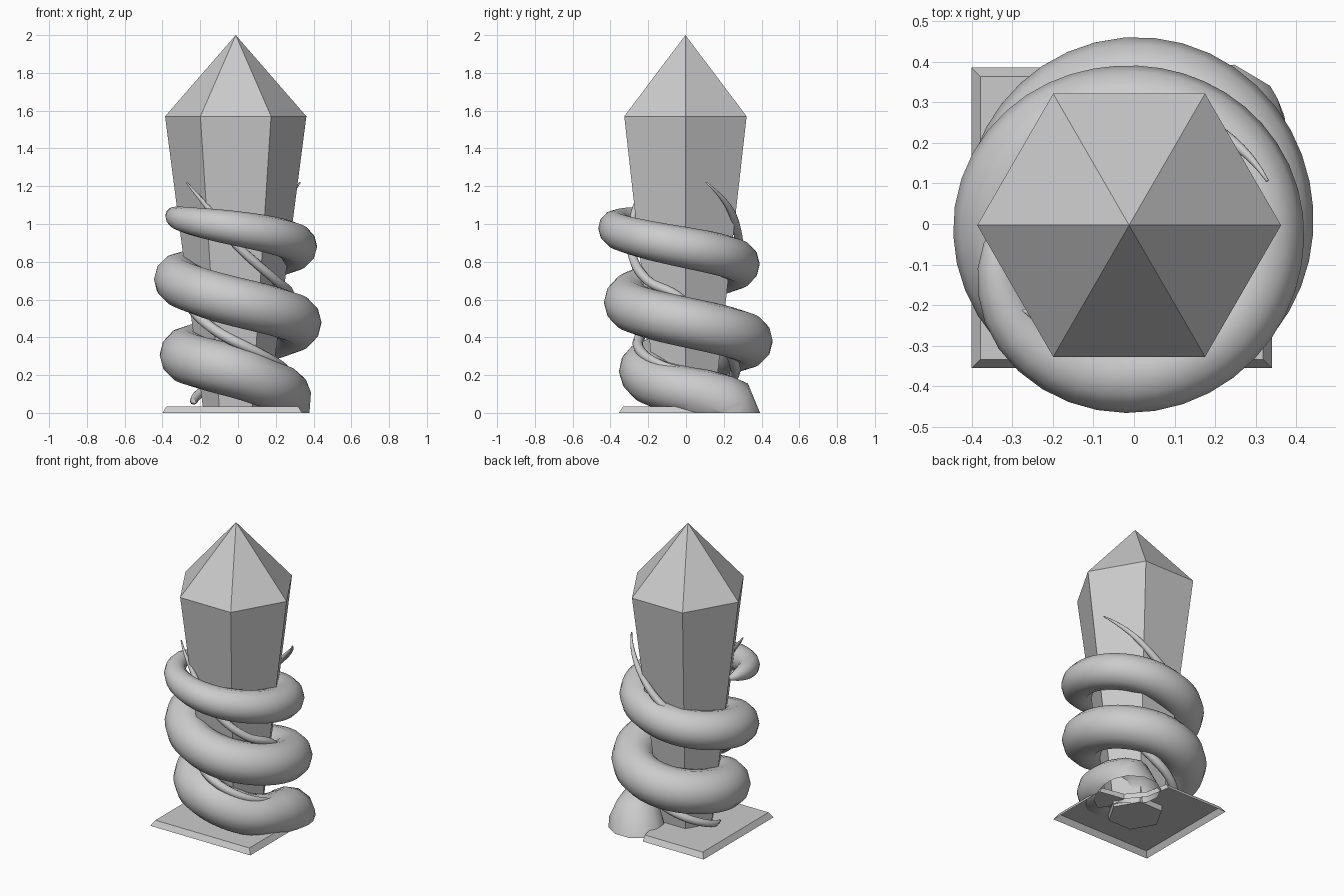
import bpy, bmesh, math
from mathutils import Vector

if "Cube" in bpy.data.objects:
    bpy.data.objects.remove(bpy.data.objects["Cube"])

CX, CY = -0.012, -0.003


def finish(bm, name, smooth=False):
    bmesh.ops.recalc_face_normals(bm, faces=bm.faces)
    me = bpy.data.meshes.new(name)
    bm.to_mesh(me)
    bm.free()
    for p in me.polygons:
        p.use_smooth = smooth
    ob = bpy.data.objects.new(name, me)
    bpy.context.collection.objects.link(ob)
    return ob


def bridge(bm, a, b):
    n = len(a)
    for i in range(n):
        bm.faces.new((a[i], a[(i + 1) % n], b[(i + 1) % n], b[i]))


def spline(keys, phi):
    """Catmull-Rom style interpolation of (R, z, r) over the winding angle."""
    i = 0
    while i < len(keys) - 2 and phi > keys[i + 1][0]:
        i += 1
    k1, k2 = keys[i], keys[i + 1]
    k0, k3 = keys[max(i - 1, 0)], keys[min(i + 2, len(keys) - 1)]
    h = k2[0] - k1[0]
    t = (phi - k1[0]) / h
    out = []
    for c in (1, 2, 3):
        m1 = (k2[c] - k0[c]) / (k2[0] - k0[0]) * h
        m2 = (k3[c] - k1[c]) / (k3[0] - k1[0]) * h
        out.append((2*t**3 - 3*t**2 + 1) * k1[c] + (t**3 - 2*t**2 + t) * m1
                   + (3*t**2 - 2*t**3) * k2[c] + (t**3 - t**2) * m2)
    return out


def coil(name, keys, steps, sides, cap_start):
    """Tapered tube winding clockwise; keys are (angle, path radius, z, tube radius)."""
    a, b = keys[0][0], keys[-1][0]

    def point(phi):
        R, z, r = spline(keys, phi)
        t = math.radians(-phi)
        return Vector((R * math.cos(t), R * math.sin(t), z)), max(r, 0.003)

    bm = bmesh.new()
    rings = []
    for s in range(steps + 1):
        phi = a + (b - a) * s / steps
        p, r = point(phi)
        tan = (point(min(phi + 1, b))[0] - point(max(phi - 1, a))[0]).normalized()
        n = Vector((p.x, p.y, 0)).normalized()
        n = (n - tan * n.dot(tan)).normalized()
        w = tan.cross(n)
        rings.append([bm.verts.new(p + (n * math.cos(u) + w * math.sin(u)) * r)
                      for u in (2 * math.pi * k / sides for k in range(sides))])
    for r0, r1 in zip(rings, rings[1:]):
        bridge(bm, r0, r1)
    bm.faces.new(rings[-1])
    if cap_start:
        bm.faces.new(rings[0][::-1])
    # trim flat at the ground
    bmesh.ops.bisect_plane(bm, geom=bm.verts[:] + bm.edges[:] + bm.faces[:],
                           plane_co=(0, 0, 0), plane_no=(0, 0, 1), clear_inner=True)
    return finish(bm, name, True)


# crystal: tapered hexagonal shaft with a pointed top
bm = bmesh.new()
hexes = [[bm.verts.new((CX + R * math.cos(k * math.pi / 3), CY + R * math.sin(k * math.pi / 3), z))
          for k in range(6)] for R, z in ((0.17, 0.0), (0.374, 1.57))]
bridge(bm, *hexes)
bm.faces.new(hexes[0][::-1])
tip = bm.verts.new((CX, CY, 2.0))
for k in range(6):
    bm.faces.new((hexes[1][k], hexes[1][(k + 1) % 6], tip))
finish(bm, "crystal")

# base plate: chamfered, open underneath, back right corner cut away for the thick root
bm = bmesh.new()
outer = [(-0.40, 0.385), (-0.40, -0.355), (0.34, -0.355), (0.34, 0.08),
         (0.17, 0.11), (0.08, 0.22), (0.05, 0.385)]
low = [bm.verts.new((x, y, 0)) for x, y in outer]
high = [bm.verts.new((min(max(x, -0.378), 0.318), min(max(y, -0.333), 0.363), 0.035)) for x, y in outer]
bridge(bm, low, high)
bm.faces.new(high)
finish(bm, "base_plate")

# thick root wound around the crystal
coil("main_root", [
    (-53, 0.31, -0.10, 0.19), (-50, 0.31, 0.0, 0.18), (-27, 0.275, 0.08, 0.145),
    (0, 0.24, 0.115, 0.13), (45, 0.215, 0.155, 0.13), (90, 0.215, 0.215, 0.138),
    (180, 0.275, 0.30, 0.138), (270, 0.325, 0.38, 0.135), (360, 0.31, 0.48, 0.132),
    (450, 0.305, 0.585, 0.13), (540, 0.32, 0.71, 0.125), (630, 0.275, 0.79, 0.115),
    (720, 0.31, 0.875, 0.108), (810, 0.373, 0.975, 0.092), (855, 0.385, 1.02, 0.07),
    (885, 0.35, 1.045, 0.045), (900, 0.325, 1.045, 0.015)], 110, 12, False)

# two thin vines hugging the crystal
coil("front_vine", [
    (-188, 0.23, 0.055, 0.008), (-165, 0.24, 0.07, 0.022), (-90, 0.26, 0.22, 0.028),
    (-45, 0.27, 0.38, 0.028), (10, 0.28, 0.62, 0.026), (45, 0.285, 0.70, 0.026),
    (90, 0.29, 0.88, 0.023), (118, 0.31, 1.07, 0.016), (142, 0.345, 1.22, 0.004)], 60, 8, True)
coil("side_vine", [
    (2, 0.26, 0.235, 0.006), (30, 0.26, 0.255, 0.022), (90, 0.255, 0.37, 0.028),
    (135, 0.25, 0.48, 0.028), (180, 0.27, 0.62, 0.027), (230, 0.28, 0.77, 0.026),
    (280, 0.28, 0.94, 0.023), (315, 0.31, 1.10, 0.016), (342, 0.345, 1.22, 0.004)], 60, 8, True)
